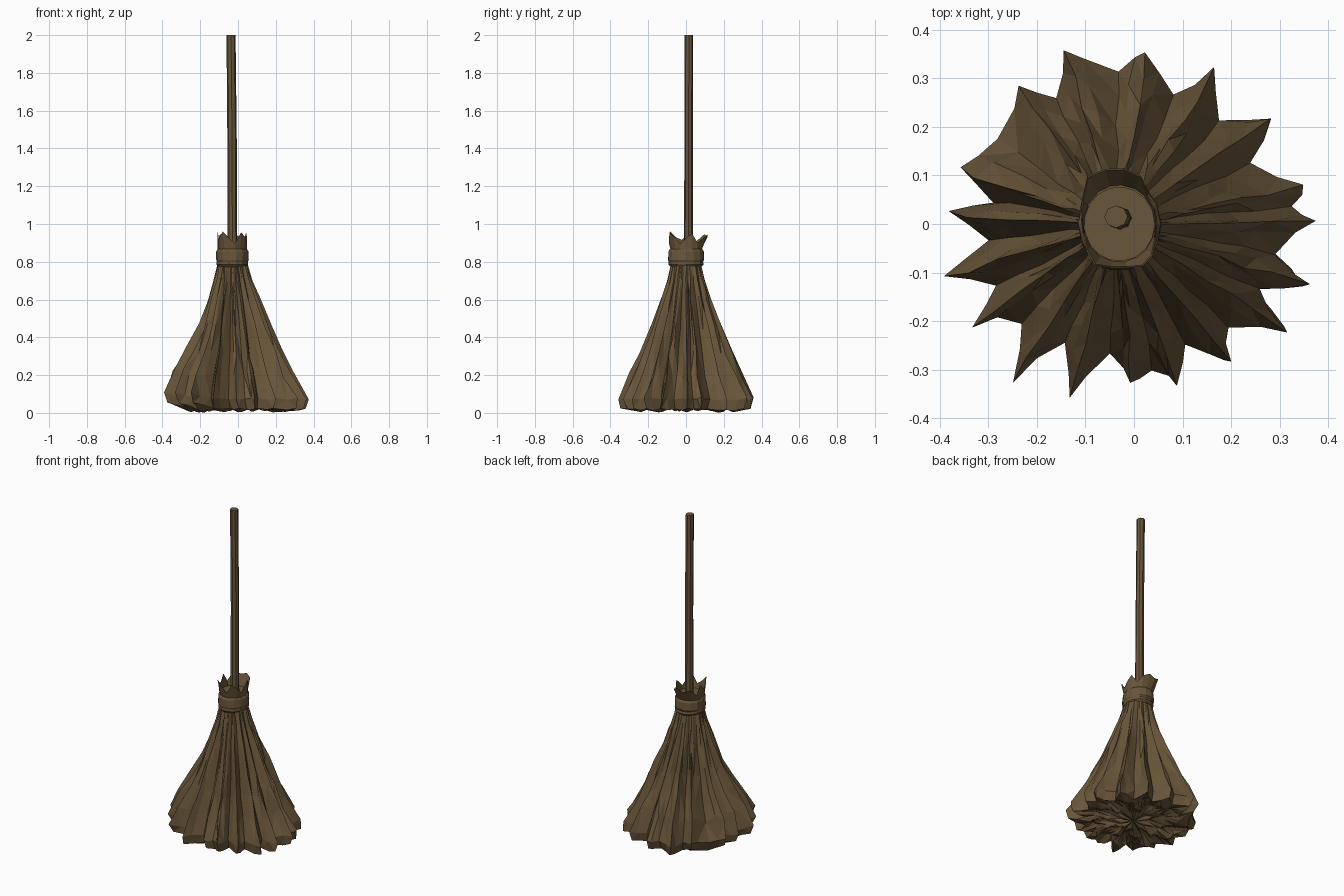
import bpy, bmesh, math, random
from mathutils import Vector

if "Cube" in bpy.data.objects:
    bpy.data.objects.remove(bpy.data.objects["Cube"])

random.seed(7)
brown = bpy.data.materials.new("straw brown")
brown.diffuse_color = (0.14, 0.092, 0.042, 1)
brown.use_nodes = True
brown.node_tree.nodes["Principled BSDF"].inputs["Base Color"].default_value = brown.diffuse_color


def loft(name, rings, cap_bottom=True, cap_top=True, split=False):
    """Skin a stack of closed rings, each with the same number of points."""
    bm = bmesh.new()
    rows = [[bm.verts.new(p) for p in ring] for ring in rings]
    n = len(rows[0])
    for a, b in zip(rows, rows[1:]):
        for i in range(n):
            j = (i + 1) % n
            bm.faces.new((a[i], a[j], b[j], b[i]))
    for row, wanted in ((rows[0], cap_bottom), (rows[-1], cap_top)):
        if wanted:
            mid = bm.verts.new(sum((v.co for v in row), Vector()) / n)
            for i in range(n):
                bm.faces.new((row[i], row[(i + 1) % n], mid))
    bmesh.ops.recalc_face_normals(bm, faces=bm.faces)
    if split:
        bmesh.ops.triangulate(bm, faces=bm.faces)
    me = bpy.data.meshes.new(name)
    bm.to_mesh(me)
    bm.free()
    me.materials.append(brown)
    ob = bpy.data.objects.new(name, me)
    bpy.context.collection.objects.link(ob)
    return ob


def ring(cx, cy, z, rx, ry, n, jitter=0.0):
    return [(cx + rx * math.cos(2 * math.pi * i / n) * (1 + random.uniform(-jitter, jitter)),
             cy + ry * math.sin(2 * math.pi * i / n) * (1 + random.uniform(-jitter, jitter)), z)
            for i in range(n)]


# Handle: slightly leaning stick
loft("handle", [ring(-0.03, 0.012, 0.86, 0.026, 0.024, 8),
                ring(-0.031, 0.014, 1.4, 0.025, 0.022, 8),
                ring(-0.037, 0.015, 2.0, 0.024, 0.023, 8)])

# Bristle skirt: ragged tips around the hem and the radius of the fold after each
tips = [(.385, 0), (.37, .085), (.297, .228), (.17, .322), (.03, .36), (-.135, .355),
        (-.23, .27), (-.35, .11), (-.37, .02), (-.385, -.11), (-.32, -.2), (-.245, -.315),
        (-.13, -.355), (0, -.33), (.09, -.33), (.2, -.29), (.325, -.225), (.375, -.135)]
folds = [.34, .27, .28, .27, .31, .29, .31, .27, .28, .29, .29, .27,
         .26, .30, .27, .29, .30, .31]

# Columns: angle, hem radius, fold weight (0 ridge, 1 valley), hem lift
cols = []
for i, (x, y) in enumerate(tips):
    nx, ny = tips[(i + 1) % len(tips)]
    a0, a1 = math.atan2(y, x), math.atan2(ny, nx)
    step = (a1 - a0) % (2 * math.pi)
    r0, r1, rv = math.hypot(x, y), math.hypot(nx, ny), folds[i]
    lift0, lift1 = (0.05 if px < -0.2 else 0.015 for px in (x, nx))
    skew = random.uniform(-0.08, 0.08)
    deep = random.uniform(0.7, 1.3)
    cols += [(a0, r0, 0, lift0),
             (a0 + step * 0.18, rv + (r0 - rv) * 0.5, 0.25, lift0 * 0.7),
             (a0 + step * (0.5 + skew), rv, deep, 0.015),
             (a0 + step * 0.8, rv + (r1 - rv) * 0.5, 0.25, lift1 * 0.7)]

# Underside: a shallow, lumpy bulge of straw ends from the middle out to the hem
rings = []
for k, (frac, low, high) in enumerate(((0.25, 0.015, 0.04), (0.52, 0.005, 0.045),
                                       (0.78, 0.0, 0.045))):
    row = []
    for i, (a, r, w, lift) in enumerate(cols):
        clump = 0.5 + 0.5 * math.sin(i * math.pi / 4 + k * 2.1)
        f = frac * (1 + 0.08 * math.sin(i * math.pi / 4 + k))
        row.append((0.31 * f * math.cos(a), 0.31 * f * math.sin(a),
                    low + (high - low) * clump + random.uniform(0, 0.006)))
    rings.append(row)

# Outer side: height, spread, fold depth
profile = [(0.0, 0.96, 0.0), (0.06, 1.0, 0.0), (0.2, 0.84, 0.05), (0.32, 0.68, 0.10),
           (0.45, 0.525, 0.12), (0.6, 0.37, 0.11), (0.7, 0.28, 0.09), (0.8, 0.21, 0.05)]
for z, spread, depth in profile:
    t = z / 0.8
    # The left side bulges, the right side flares out low
    bulge = 0.08 * max(0, 1 - abs(z - 0.2) / 0.25)
    row = []
    for a, r, w, lift in cols:
        rad = (r * (1 - t) + 0.365 * t) * spread * (1 - depth * w) * (1 - bulge * math.cos(a))
        rad *= 1 + random.uniform(-0.02, 0.02)
        a += random.uniform(-0.02, 0.02)
        h = z + lift * (1 - t) ** 4
        if 0.06 < z < 0.7:
            h += random.uniform(-0.025, 0.025)
        elif z <= 0.06:
            h += random.uniform(0, 0.012)
        row.append((-0.03 * t + rad * math.cos(a), rad * math.sin(a), h))
    rings.append(row)
loft("bristle_skirt", rings, split=True)

# Binding collar around the neck
collar = [(0.772, 0.074), (0.785, 0.084), (0.80, 0.082), (0.81, 0.086),
          (0.855, 0.084), (0.868, 0.077)]
loft("binding_collar", [ring(-0.03, 0, z, r, r * 1.13, 14, 0.02) for z, r in collar])

# Torn straw crown above the collar: angle in degrees, radius, height
points = [(0, .078, .925), (22, .080, .95), (45, .084, .90), (65, .105, .93), (85, .11, .945),
          (105, .112, .93), (125, .115, .945), (150, .09, .90), (172, .080, .955),
          (195, .078, .915), (218, .086, .93), (238, .096, .96), (258, .088, .925),
          (280, .088, .90), (300, .096, .955), (318, .092, .93), (340, .080, .895)]


def crown_ring(radius, height):
    out = []
    for deg, r, h in points:
        a = math.radians(deg)
        rr, hh = radius(r), height(h)
        out.append((-0.03 + rr * math.cos(a), rr * math.sin(a) * 1.05, hh))
    return out


loft("straw_crown",
     [crown_ring(lambda r: 0.073, lambda h: 0.86),
      crown_ring(lambda r: r - 0.003, lambda h: h),
      crown_ring(lambda r: r, lambda h: h),
      crown_ring(lambda r: 0.078, lambda h: 0.86)], False, False)

# Flat straw ends inside the crown
loft("crown_floor", [ring(-0.03, 0, 0.86, 0.073, 0.077, 17),
                     ring(-0.03, 0, 0.875, 0.073, 0.077, 17)])
